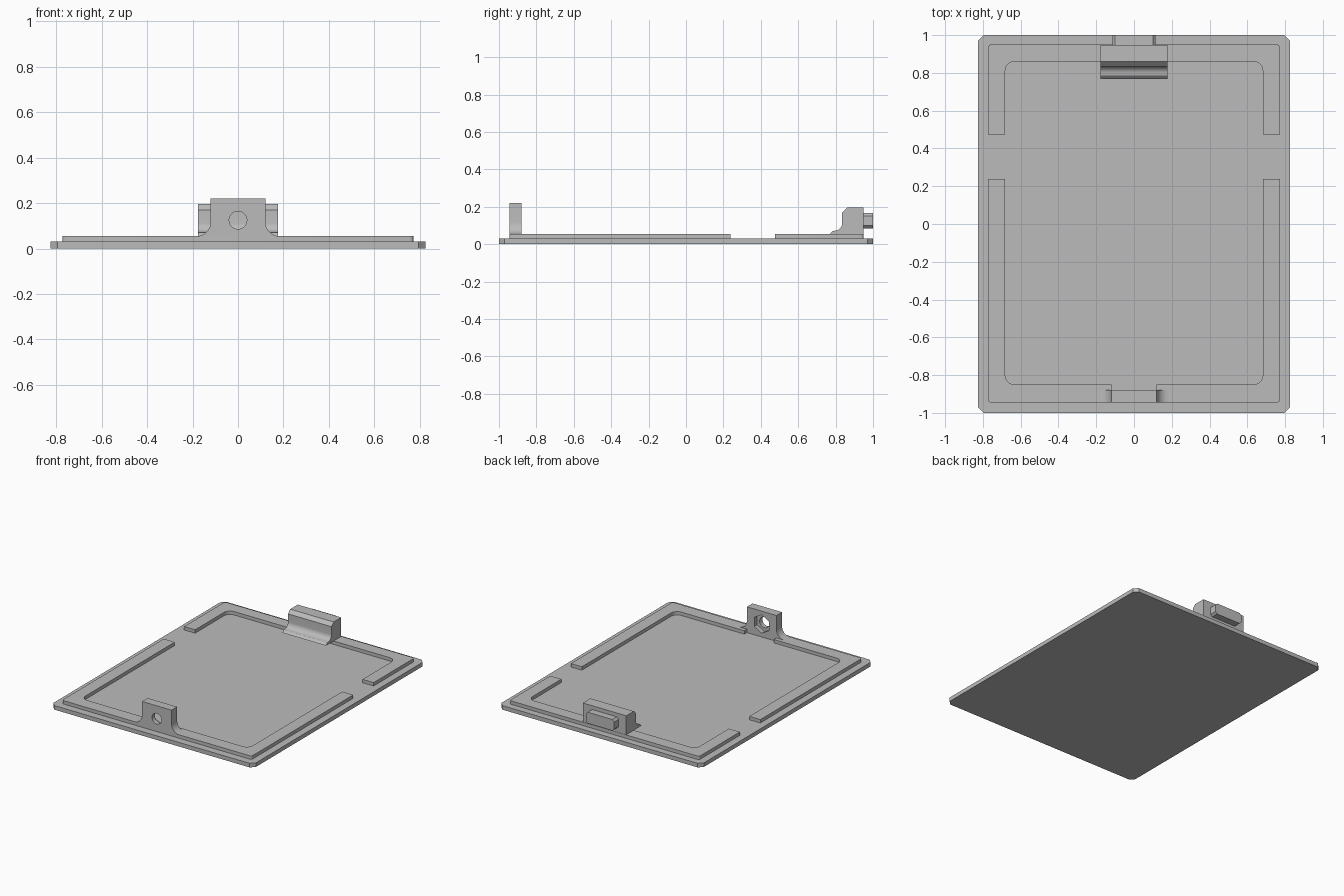
import bpy, bmesh, math
from mathutils import Vector

if "Cube" in bpy.data.objects:
    bpy.data.objects.remove(bpy.data.objects["Cube"])

grey = bpy.data.materials.new("plain_grey")
grey.diffuse_color = (0.5, 0.5, 0.5, 1)
grey.use_nodes = True
grey.node_tree.nodes["Principled BSDF"].inputs["Base Color"].default_value = grey.diffuse_color


def prism(name, outline, axis, a, b):
    """Extrude a 2D outline along an axis: x uses (y,z), y uses (x,z), z uses (x,y)."""
    place = {"x": lambda p, t: (t, p[0], p[1]),
             "y": lambda p, t: (p[0], t, p[1]),
             "z": lambda p, t: (p[0], p[1], t)}[axis]
    bm = bmesh.new()
    face = bm.faces.new([bm.verts.new(place(p, a)) for p in outline])
    ext = bmesh.ops.extrude_face_region(bm, geom=[face])
    verts = [g for g in ext["geom"] if isinstance(g, bmesh.types.BMVert)]
    bmesh.ops.translate(bm, verts=verts, vec=Vector(place((0, 0), b - a)))
    bmesh.ops.recalc_face_normals(bm, faces=bm.faces)
    me = bpy.data.meshes.new(name)
    bm.to_mesh(me)
    bm.free()
    me.materials.append(grey)
    ob = bpy.data.objects.new(name, me)
    bpy.context.collection.objects.link(ob)
    return ob


def smooth(ob):
    bpy.ops.object.select_all(action="DESELECT")
    ob.select_set(True)
    bpy.context.view_layer.objects.active = ob
    bpy.ops.object.shade_smooth_by_angle(angle=math.radians(30))


def arc(cx, cy, r, start, end, n=8):
    return [(cx + r * math.cos(math.radians(start + (end - start) * i / n)),
             cy + r * math.sin(math.radians(start + (end - start) * i / n)))
            for i in range(n + 1)]


def chamfered(x0, x1, y0, y1, c):
    return [(x0 + c, y0), (x1 - c, y0), (x1, y0 + c), (x1, y1 - c),
            (x1 - c, y1), (x0 + c, y1), (x0, y1 - c), (x0, y0 + c)]


def mirrored(half):
    """Complete a right-hand half outline with its left-hand mirror."""
    return half + [(-x, y) for x, y in reversed(half)]


# Base plate with clipped corners
BASE, RIM = 0.03, 0.055
prism("base_plate", chamfered(-0.825, 0.825, -1, 1, 0.03), "z", 0, BASE)

# Raised rim: front and back U shapes, open at the sides
OX, IX, R, r = 0.772, 0.682, 0.05, 0.015
front = ([(0.12, -0.88), (0.12, -0.85)]
         + arc(IX - R, -0.85 + R, R, -90, 0)
         + [(IX, 0.238), (OX, 0.238)]
         + arc(OX - r, -0.945 + r, r, 0, -90, 4))
back = (arc(IX - R, 0.86 - R, R, 90, 0)
        + [(IX, 0.475), (OX, 0.475)]
        + arc(OX - r, 0.95 - r, r, 0, 90, 4))
for name, half in (("front_rim", front), ("back_rim", back)):
    smooth(prism(name, mirrored(half), "z", BASE, RIM))

# Front screw tab with flared foot
foot = arc(0.18, RIM + 0.065, 0.065, 270, 180)
foot = [(0.18 - (0.18 - x) * 0.06 / 0.065, z) for x, z in foot]
tab = prism("screw_tab", mirrored(foot + [(0.12, 0.22)]), "y", -0.945, -0.88)

# Screw hole and hexagonal nut pocket
cutters = [prism("screw_hole_cutter", arc(0, 0.125, 0.039, 0, 360, 32)[:-1], "y", -1, -0.8),
           prism("nut_pocket_cutter", arc(0, 0.125, 0.068, 30, 390, 6)[:-1], "y", -0.912, -0.8)]
bpy.context.view_layer.objects.active = tab
for c in cutters:
    m = tab.modifiers.new(c.name, "BOOLEAN")
    m.object, m.solver = c, "EXACT"
    bpy.ops.object.modifier_apply(modifier=m.name)
for c in cutters:
    bpy.data.objects.remove(c, do_unlink=True)
smooth(tab)

# Back latch block with curved toe
toe = [(0.77, RIM), (0.785, 0.07)] + arc(0.795, 0.112, 0.04, -90, 0)
latch = toe + [(0.835, 0.17), (0.86, 0.195), (0.948, 0.195), (0.948, RIM)]
smooth(prism("latch_block", latch, "x", -0.177, 0.177))

# Latch tongue reaching to the back edge
prism("latch_tongue", chamfered(-0.115, 0.115, 0.085, 0.167, 0.015), "y", 0.948, 1.0)
